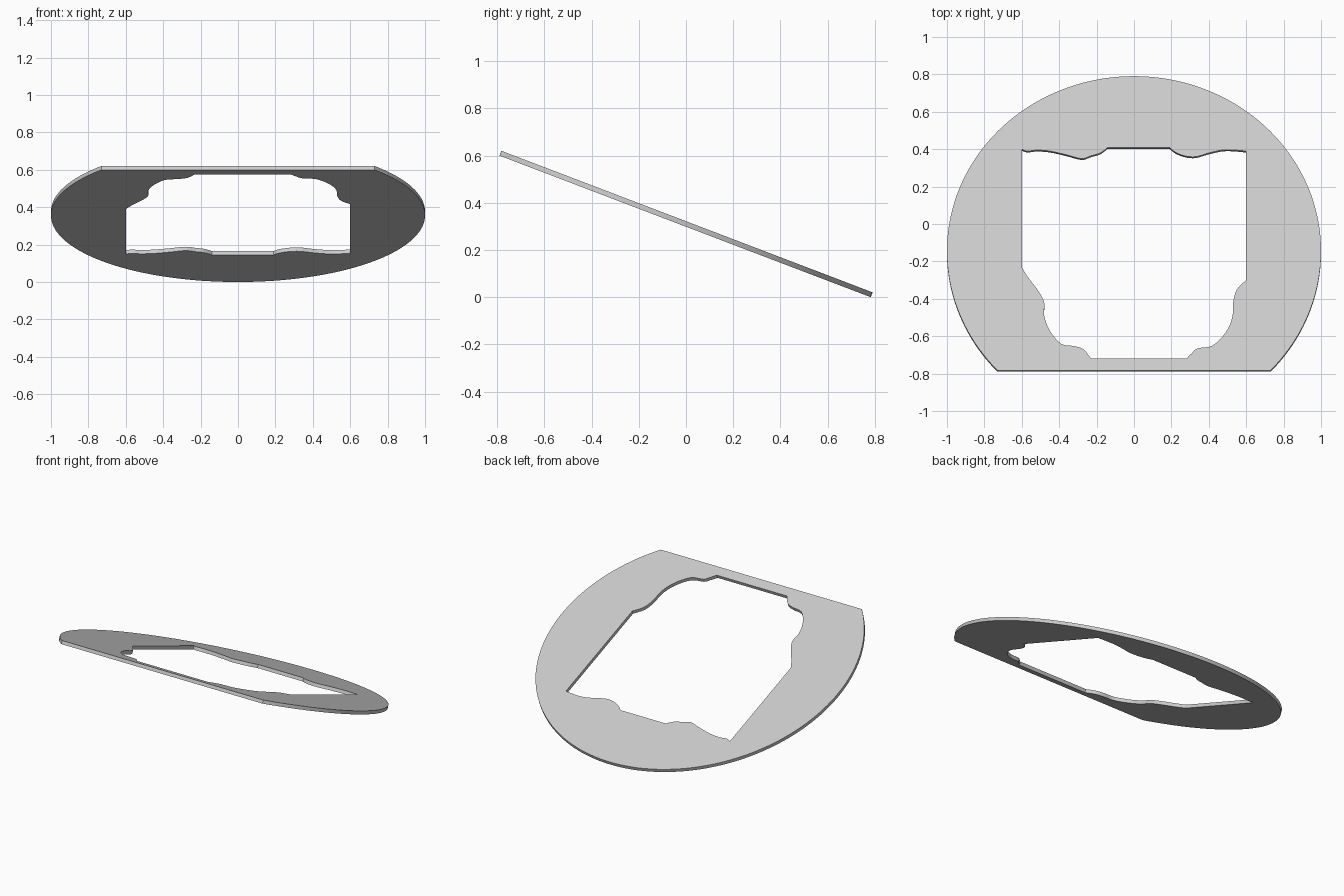
import bpy
import bmesh
import math
from mathutils import Matrix, Vector

cube = bpy.data.objects.get("Cube")
if cube:
    bpy.data.objects.remove(cube, do_unlink=True)

TILT = math.radians(20.87)
THICKNESS = 0.022
CENTRE_Y = -0.144       # disc centre as seen from above
FLAT_Y = -0.782         # straight front edge as seen from above
CENTRE_Z = 0.62 - (CENTRE_Y - FLAT_Y) * math.tan(TILT)


def to_plane(x, y):
    """Map a plan position to the untilted disc plane."""
    return Vector((x, (y - CENTRE_Y) / math.cos(TILT), 0))


def smooth_run(points, steps=4):
    """Catmull-Rom curve through plan points given in hundredths."""
    pts = [to_plane(x / 100, y / 100) for x, y in points]
    padded = [pts[0], *pts, pts[-1]]
    run = []
    for a, b, c, d in zip(padded, padded[1:], padded[2:], padded[3:]):
        for step in range(steps):
            t = step / steps
            run.append(b + (c - a) * t / 2
                       + (a - b * 2.5 + c * 2 - d / 2) * t ** 2
                       + (b * 3 - a - c * 3 + d) * t ** 3 / 2)
    return run + [pts[-1]]


def add_loop(bm, points):
    verts = [bm.verts.new(p) for p in points]
    for first, second in zip(verts, verts[1:] + verts[:1]):
        bm.edges.new((first, second))


# Disc outline: an arc closed by the straight front edge
start = math.asin(to_plane(0, FLAT_Y).y)
sweep = math.pi - 2 * start
ARC_STEPS = 120
outline = []
for i in range(ARC_STEPS + 1):
    angle = start + sweep * i / ARC_STEPS
    outline.append(Vector((math.cos(angle), math.sin(angle), 0)))

# Opening: wavy runs joined by straight sides
back_left = [(-60, 40), (-57, 39), (-52, 39.5), (-45, 39), (-36, 37),
             (-28, 35), (-23, 36.5), (-18, 38), (-14, 41)]
back_right = [(19, 41), (22, 38.5), (27, 36.5), (33, 36), (40, 38),
              (49, 39.7), (60, 39)]
front_right = [(60, -30), (55, -35), (53, -42), (52.5, -50), (49, -58),
               (42, -65), (34, -66.5), (31, -69), (28, -72)]
front_left = [(-23, -72), (-27, -67), (-32, -65.3), (-39, -64), (-45, -57),
              (-48, -49), (-48, -42), (-51, -36), (-57, -28), (-60, -23)]
opening = []
for run in (back_left, back_right, front_right, front_left):
    opening += smooth_run(run)

# Plate: fill between the two loops, then thicken downwards
bm = bmesh.new()
add_loop(bm, outline)
add_loop(bm, opening)
bmesh.ops.triangle_fill(bm, edges=bm.edges[:], use_beauty=True,
                        use_dissolve=False, normal=(0, 0, 1))
extruded = bmesh.ops.extrude_face_region(bm, geom=bm.faces[:],
                                         use_keep_orig=True)
lower = [g for g in extruded["geom"] if isinstance(g, bmesh.types.BMVert)]
bmesh.ops.translate(bm, verts=lower, vec=(0, 0, -THICKNESS))
bmesh.ops.recalc_face_normals(bm, faces=bm.faces[:])
bm.transform(Matrix.Translation((0, CENTRE_Y, CENTRE_Z))
             @ Matrix.Rotation(-TILT, 4, "X"))
mesh = bpy.data.meshes.new("tilted_plate")
bm.to_mesh(mesh)
bm.free()

# Plain light grey finish
grey = bpy.data.materials.new("light_grey")
grey.use_nodes = True
colour = (0.6, 0.6, 0.6, 1)
grey.diffuse_color = colour
grey.node_tree.nodes["Principled BSDF"].inputs["Base Color"].default_value = colour
mesh.materials.append(grey)

plate = bpy.data.objects.new("tilted_plate", mesh)
bpy.context.collection.objects.link(plate)
bpy.ops.object.select_all(action="DESELECT")
plate.select_set(True)
bpy.context.view_layer.objects.active = plate
bpy.ops.object.shade_smooth_by_angle(angle=math.radians(30))
